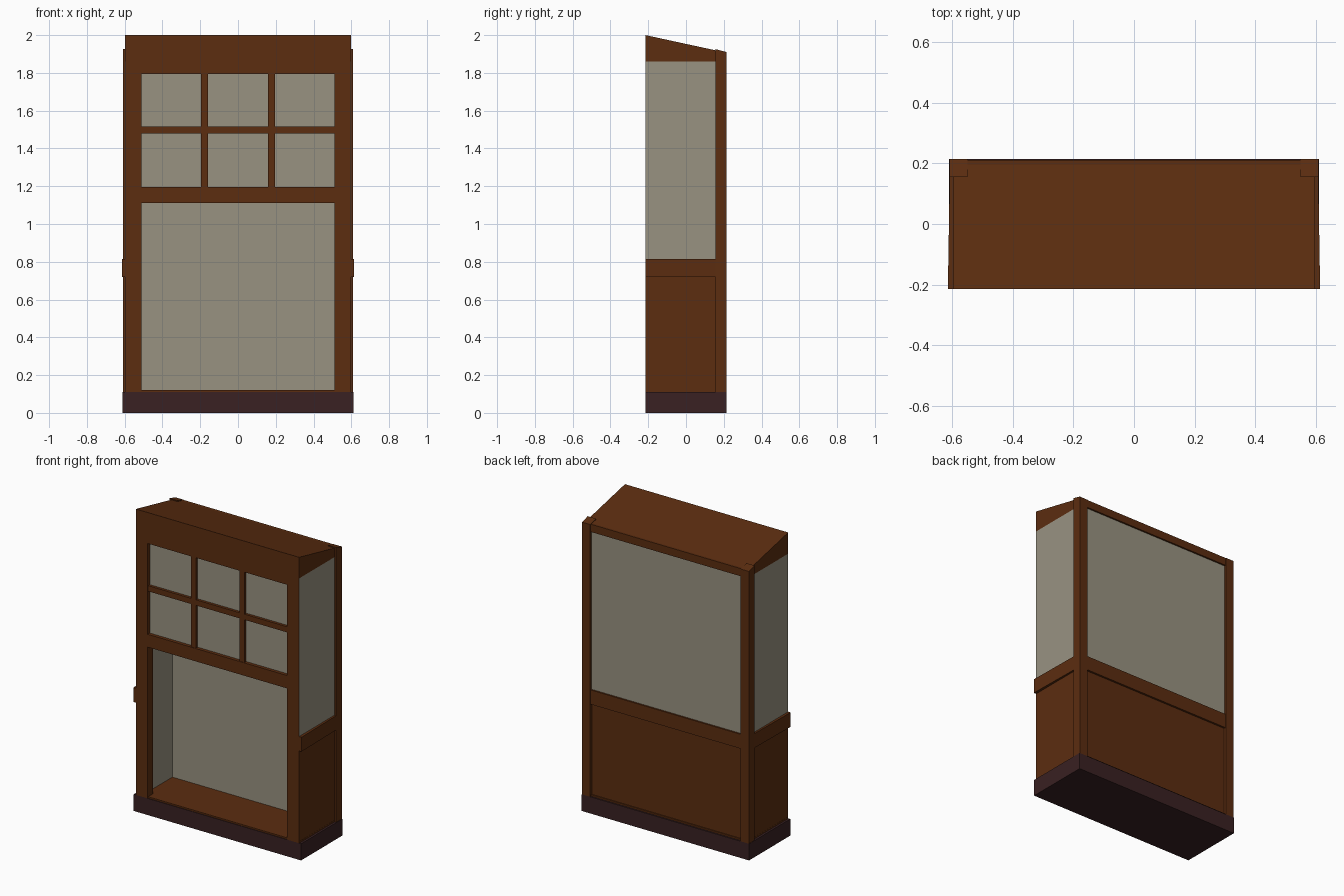
import bpy, bmesh

if "Cube" in bpy.data.objects:
    bpy.data.objects.remove(bpy.data.objects["Cube"])


def material(name, rgb):
    m = bpy.data.materials.new(name)
    m.diffuse_color = (*rgb, 1.0)
    m.use_nodes = True
    m.node_tree.nodes["Principled BSDF"].inputs["Base Color"].default_value = m.diffuse_color
    return m


WOOD = material("brown wood", (0.106, 0.026, 0.005))
GLASS = material("beige pane", (0.318, 0.291, 0.222))
BASE = material("dark plinth", (0.041, 0.0148, 0.016))


def side_profile(name, x0, x1, pts, mat):
    """Extrude a (y, z) outline from x0 to x1."""
    bm = bmesh.new()
    a = [bm.verts.new((x0, y, z)) for y, z in pts]
    b = [bm.verts.new((x1, y, z)) for y, z in pts]
    bm.faces.new(a)
    bm.faces.new(b)
    n = len(pts)
    for i in range(n):
        j = (i + 1) % n
        bm.faces.new((a[i], a[j], b[j], b[i]))
    bmesh.ops.recalc_face_normals(bm, faces=bm.faces[:])
    me = bpy.data.meshes.new(name)
    bm.to_mesh(me)
    bm.free()
    me.materials.append(mat)
    ob = bpy.data.objects.new(name, me)
    bpy.context.collection.objects.link(ob)
    return ob


def box(name, x, y, z, mat):
    return side_profile(name, x[0], x[1],
                        [(y[0], z[0]), (y[1], z[0]), (y[1], z[1]), (y[0], z[1])], mat)


def mirror(ob):
    ob.modifiers.new("mirror", 'MIRROR').use_axis[0] = True
    return ob


F = -0.215       # front plane
B = 0.215        # back plane

# plinth and floor
box("plinth", (-0.612, 0.612), (F, B), (0, 0.11), BASE)
box("floor", (-0.598, 0.598), (F + 0.004, 0.205), (0.105, 0.12), WOOD)

# sloping roof block
side_profile("roof", -0.597, 0.597,
             [(F, 1.86), (0.2, 1.86), (0.2, 1.91), (F, 2.0)], WOOD)

# back corner posts with sloping tops
mirror(side_profile("back_post", 0.55, 0.61,
                    [(0.155, 0.11), (B, 0.11), (B, 1.91), (0.155, 1.926)], WOOD))

# side walls: upper pane, lower panel, inner lining, middle rail
mirror(box("side_pane", (0.55, 0.597), (F + 0.001, 0.155), (0.8, 1.86), GLASS))
mirror(box("side_panel", (0.575, 0.597), (F + 0.001, 0.155), (0.12, 0.8), WOOD))
mirror(box("side_lining", (0.55, 0.575), (-0.16, 0.155), (0.12, 0.8), GLASS))
rail = mirror(box("side_rail", (0.59, 0.615), (F, 0.155), (0.72, 0.815), WOOD))
for v in rail.data.vertices:
    if v.co.x > 0.6 and v.co.y > 0:
        v.co.x = 0.609

# back wall: pane, panel, lining and rails
box("back_pane", (-0.55, 0.55), (0.10, 0.2), (0.8, 1.86), GLASS)
box("back_panel", (-0.55, 0.55), (0.15, 0.198), (0.12, 0.8), WOOD)
box("back_lining", (-0.55, 0.55), (0.10, 0.15), (0.12, 0.8), GLASS)
box("back_middle_rail", (-0.55, 0.55), (0.19, 0.211), (0.72, 0.815), WOOD)
box("back_top_rail", (-0.55, 0.55), (0.19, 0.211), (1.86, 1.911), WOOD)

# front frame
D = F + 0.055
mirror(box("front_stile", (0.51, 0.596), (F, D), (0.11, 1.86), WOOD))
box("front_header", (-0.51, 0.51), (F, D), (1.795, 1.87), WOOD)
box("front_transom", (-0.51, 0.51), (F, D), (1.11, 1.195), WOOD)

# upper window: pane and glazing bars
box("front_pane", (-0.51, 0.51), (F + 0.022, F + 0.036), (1.19, 1.8), GLASS)
mirror(box("upright_bar", (0.16, 0.195), (F + 0.003, F + 0.052), (1.19, 1.8), WOOD))
box("cross_bar", (-0.51, 0.51), (F + 0.004, F + 0.05), (1.478, 1.515), WOOD)
